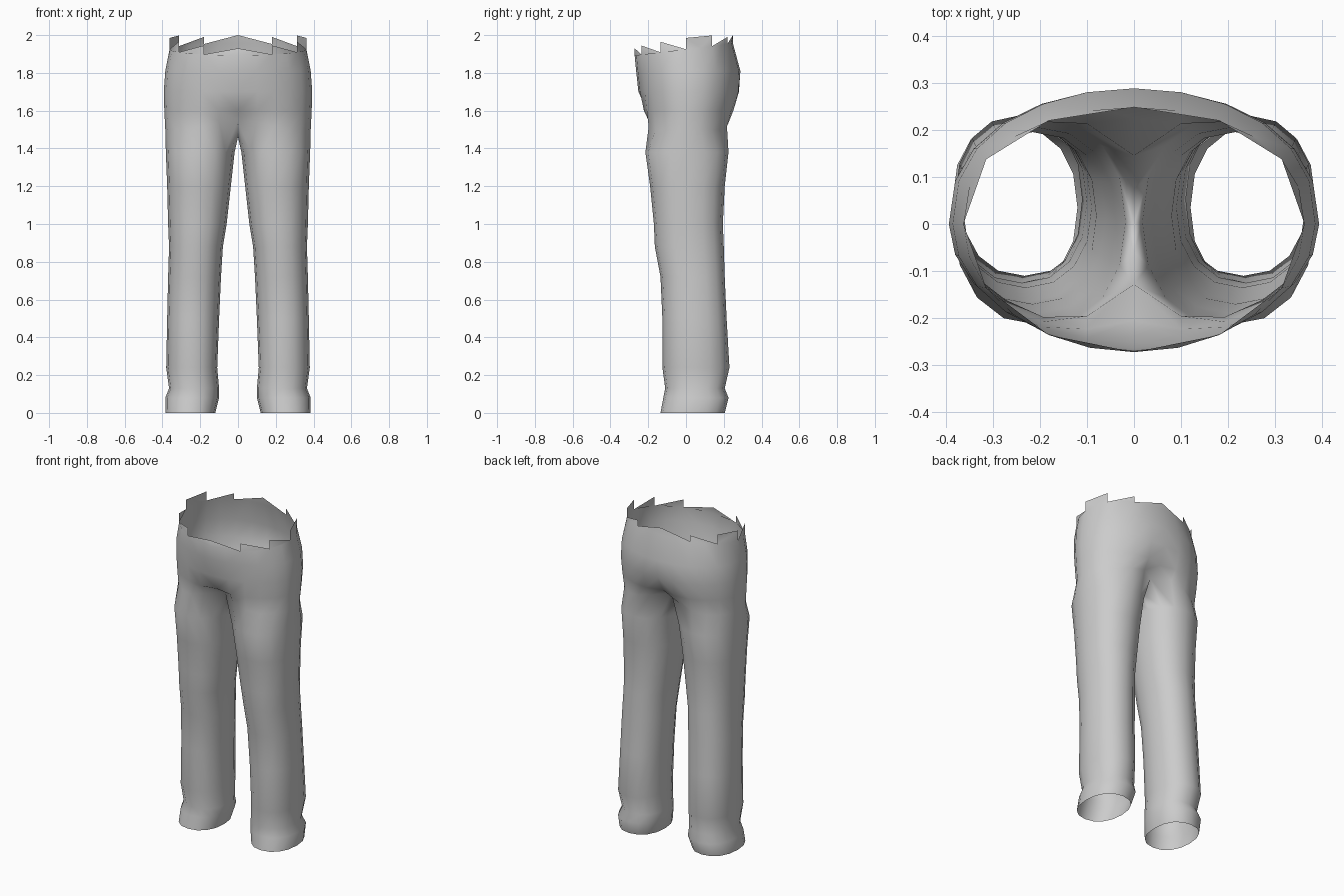
import bpy, bmesh
from math import sin, cos, pi, copysign

cube = bpy.data.objects.get("Cube")
if cube:
    bpy.data.objects.remove(cube, do_unlink=True)

cloth = bpy.data.materials.new("grey cloth")
cloth.use_nodes = True
colour = (0.6, 0.6, 0.6, 1)
cloth.diffuse_color = colour
cloth.node_tree.nodes["Principled BSDF"].inputs["Base Color"].default_value = colour

N = 16                    # points around a leg
OUTER = range(2, 15)      # points that continue up into the hips


def power(v, e):
    return copysign(abs(v) ** e, v)


# Leg sections: z, inner x, outer x, front y, back y
LEG = [
    (0.00, 0.12, 0.385, -0.135, 0.205),
    (0.08, 0.10, 0.385, -0.12, 0.225),
    (0.13, 0.10, 0.365, -0.11, 0.205),
    (0.24, 0.11, 0.38, -0.125, 0.23),
    (0.50, 0.10, 0.375, -0.125, 0.215),
    (0.72, 0.09, 0.37, -0.135, 0.205),
    (0.88, 0.08, 0.365, -0.165, 0.20),
    (1.00, 0.06, 0.37, -0.17, 0.195),
    (1.20, 0.038, 0.375, -0.19, 0.205),
    (1.38, 0.018, 0.382, -0.215, 0.225),
]

# Hip sections: z, outer x, front y, back y, centre inset front, centre inset back
HIP = [
    (1.50, 0.385, -0.228, 0.245, 0.10, 0.10),
    (1.60, 0.39, -0.24, 0.27, 0.035, 0.045),
    (1.70, 0.393, -0.252, 0.288, 0, 0.008),
    (1.81, 0.385, -0.264, 0.288, 0, 0),
    (1.925, 0.362, -0.272, 0.248, 0, 0),
]

bm = bmesh.new()


def leg_ring(z, x0, x1, y0, y1):
    ring = []
    for i in range(N):
        a = 2 * pi * i / N
        x = (x0 + x1) / 2 - (x1 - x0) / 2 * power(cos(a), 0.9)
        y = (y0 + y1) / 2 - (y1 - y0) / 2 * power(sin(a), 0.9)
        ring.append(bm.verts.new((x, y, z)))
    return ring


def hip_ring(z, x1, y0, y1, dip_front, dip_back):
    ring = {}
    for i in OUTER:
        a = pi * (i - 2) / 12
        c = cos(a)
        x = x1 * sin(a) if 2 < i < 14 else 0
        y = y0 * c if c > 0 else y1 * power(-c, 0.85)
        # Front and back centre seams sink towards the crotch
        if i in (2, 14):
            y += dip_front if i == 2 else -dip_back
        if i in (3, 13):
            y += dip_front * 0.25 if i == 3 else -dip_back * 0.25
        # Waistline is lower at the front
        tilt = -0.032 * c if z > 1.9 else 0
        rise = 0.05 * max(0, abs(c) - 0.8) / 0.2 if z < 1.55 else 0
        ring[i] = bm.verts.new((x, y, z + tilt + rise))
    return ring


# Legs
rings = [leg_ring(*s) for s in LEG]
for low, high in zip(rings, rings[1:]):
    for i in range(N):
        j = (i + 1) % N
        bm.faces.new((low[i], low[j], high[j], high[i]))

# Crotch seam closes the inner side of the top leg ring
hips = [hip_ring(*s) for s in HIP]
crotch = dict(hips[0])
for i, y, z in ((1, -0.06, 1.49), (0, 0.0, 1.46), (15, 0.075, 1.48)):
    crotch[i] = bm.verts.new((0, y, z))
for i in range(N):
    j = (i + 1) % N
    bm.faces.new((rings[-1][i], rings[-1][j], crotch[j], crotch[i]))

# Hips
for low, high in zip(hips, hips[1:]):
    for i in list(OUTER)[:-1]:
        bm.faces.new((low[i], low[i + 1], high[i + 1], high[i]))

bmesh.ops.recalc_face_normals(bm, faces=bm.faces)

# Torn waist edge: one upright tooth for every second rim point
rim = hips[-1]


def tip(i, z):
    p = rim[i].co
    return bm.verts.new((p.x, p.y, z))


for i, z in ((2, 1.93), (4, 1.945), (6, 1.965)):
    bm.faces.new((rim[i], rim[i + 1], rim[i + 2], tip(i, z)))
bm.faces.new((rim[8], rim[9], rim[10], tip(10, 1.998), tip(8, 1.985)))
bm.faces.new((rim[10], rim[11], rim[12], tip(12, 1.99)))
bm.faces.new((rim[12], rim[13], rim[14], tip(14, 2.0)))

mesh = bpy.data.meshes.new("trousers")
bm.to_mesh(mesh)
bm.free()
mesh.materials.append(cloth)
trousers = bpy.data.objects.new("trousers", mesh)
bpy.context.collection.objects.link(trousers)

# Other half
mirror = trousers.modifiers.new("mirror", 'MIRROR')
mirror.use_axis[0] = True
mirror.use_clip = True
mirror.merge_threshold = 0.001

for face in mesh.polygons:
    face.use_smooth = True
